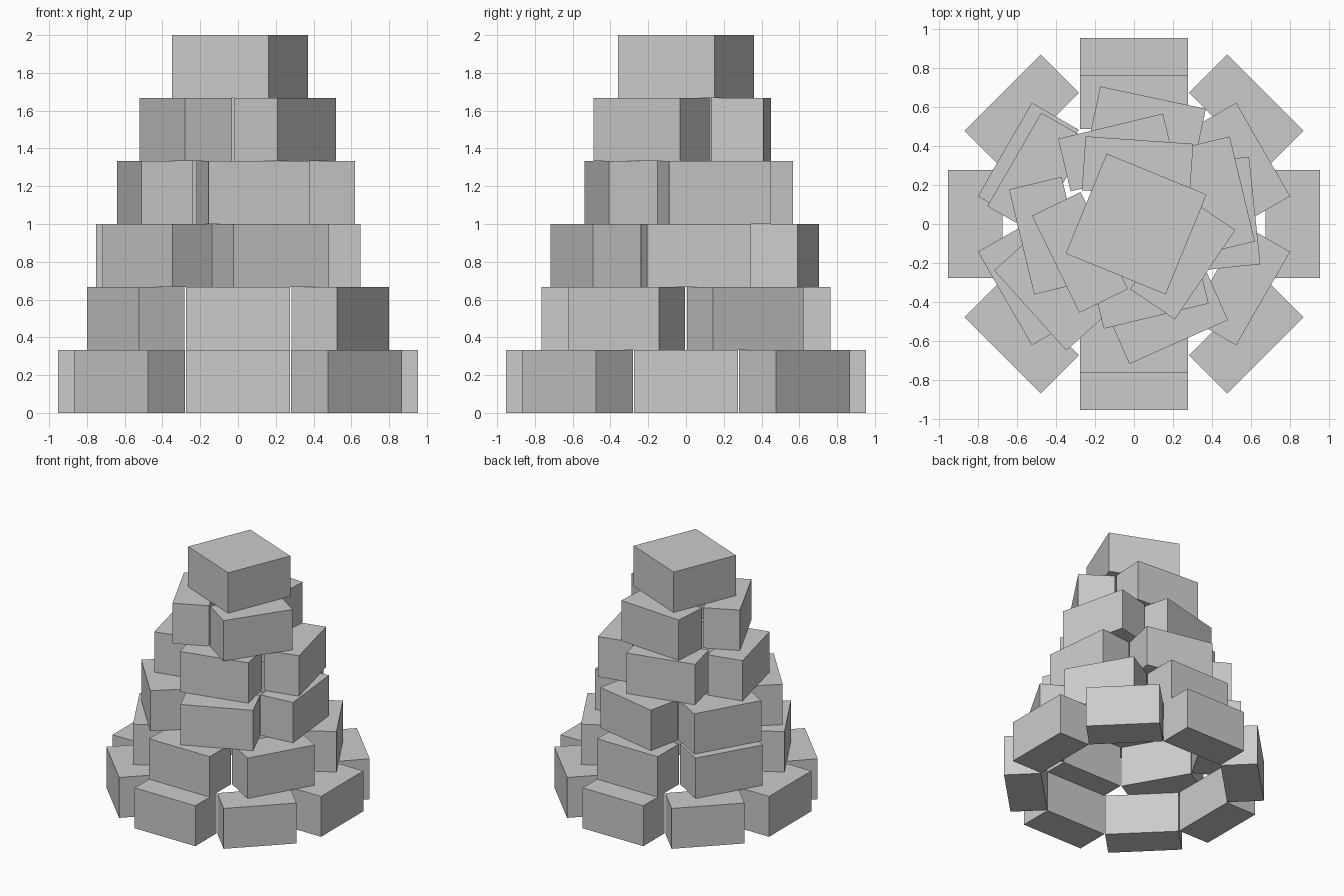
import bpy
from math import cos, sin, radians

if "Cube" in bpy.data.objects:
    bpy.data.objects.remove(bpy.data.objects["Cube"])

H = 1 / 3              # course height
W, D = 0.553, 0.277    # block width and depth


def block(name, x, y, course, angle, depth=D, width=W):
    """One stone; its depth axis points along angle (degrees)."""
    bpy.ops.mesh.primitive_cube_add(size=1, location=(x, y, (course + 0.5) * H),
                                    rotation=(0, 0, radians(angle)))
    ob = bpy.context.object
    ob.name = name
    ob.scale = (depth, width, H)
    bpy.ops.object.transform_apply(location=False, rotation=True, scale=True)


def ring(course, count, outer, start, cx=0, cy=0):
    """Evenly spaced ring of stones, outer faces tangent to radius outer."""
    r = outer - D / 2
    for i in range(count):
        a = start + 360 * i / count
        block(f"course_{course + 1}_stone_{i + 1}",
              cx + r * cos(radians(a)), cy + r * sin(radians(a)), course, a)


# Lower rings
ring(0, 8, 0.952, 0)
ring(1, 6, 0.764, 30)
ring(2, 5, 0.662, 6, -0.04, 0.0)

# Fourth course: four stones in a slightly oblong square
turn = 13.5
c, s = cos(radians(turn)), sin(radians(turn))
for i, (u, v) in enumerate([(0.443, 0.045), (0, 0.377), (-0.443, 0.045), (0, -0.347)]):
    block(f"course_4_stone_{i + 1}", u * c - v * s, u * s + v * c, 3, turn + 90 * i)

# Fifth course of three stones
ring(4, 3, 0.443, 86, -0.003, -0.012)

# Square capstone
block("capstone", 0.011, 0.0, 5, -22.3, W, W)
